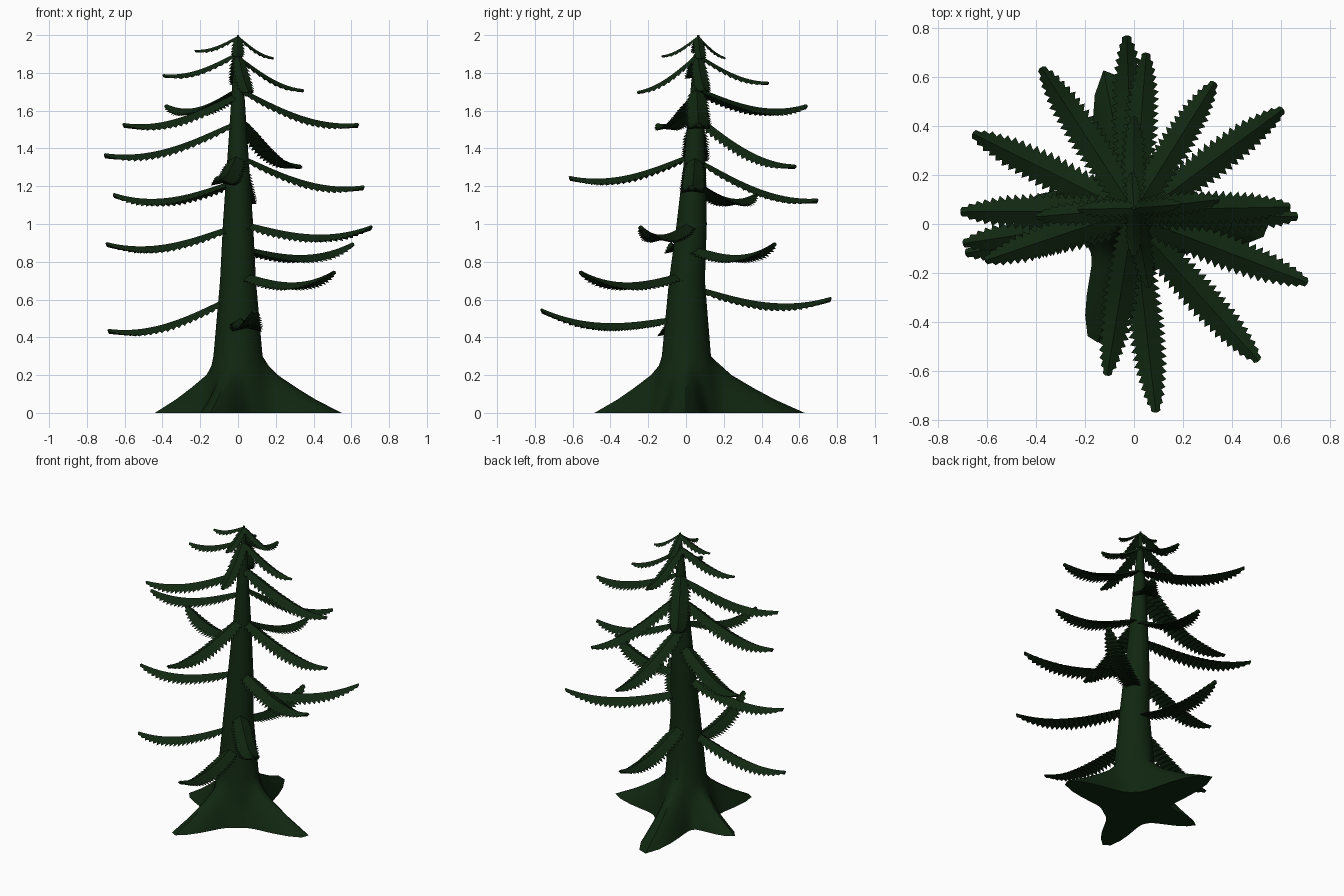
import bpy
import bmesh
import math
from mathutils import Vector

cube = bpy.data.objects.get("Cube")
if cube:
    bpy.data.objects.remove(cube, do_unlink=True)

green = bpy.data.materials.new("dark_fir_green")
green.use_nodes = True
color = (0.0055, 0.02, 0.0055, 1)
green.diffuse_color = color
shader = green.node_tree.nodes["Principled BSDF"]
shader.inputs["Base Color"].default_value = color
shader.inputs["Roughness"].default_value = 0.9


def finish(bm, name, angle):
    bmesh.ops.recalc_face_normals(bm, faces=bm.faces)
    mesh = bpy.data.meshes.new(name)
    bm.to_mesh(mesh)
    bm.free()
    mesh.materials.append(green)
    obj = bpy.data.objects.new(name, mesh)
    bpy.context.collection.objects.link(obj)
    bpy.ops.object.select_all(action="DESELECT")
    obj.select_set(True)
    bpy.context.view_layer.objects.active = obj
    bpy.ops.object.shade_smooth_by_angle(angle=math.radians(angle))
    return obj


def loft(bm, rings):
    """Skin closed rings of equal length and cap both ends."""
    rows = [[bm.verts.new(p) for p in ring] for ring in rings]
    count = len(rows[0])
    for low, high in zip(rows, rows[1:]):
        for i in range(count):
            j = (i + 1) % count
            bm.faces.new((low[i], low[j], high[j], high[i]))
    bm.faces.new(rows[0][::-1])
    bm.faces.new(rows[-1])


def lookup(table, t):
    """Linear interpolation in a table of (position, value) pairs."""
    for (a, va), (b, vb) in zip(table, table[1:]):
        if t <= b:
            return va + (vb - va) * max(0, t - a) / (b - a)
    return table[-1][1]


# Trunk: leaning taper that flares into four pointed roots
core_radius = [(0, 0.2), (0.13, 0.165), (0.3, 0.13), (0.7, 0.095), (1, 0.08),
               (1.5, 0.046), (1.75, 0.03), (2, 0.006)]
lean = [(0, 0), (0.7, 0.005), (1, 0.03), (1.3, 0.045), (2, 0.065)]
root_reach = [(0, 1), (0.07, 0.75), (0.13, 0.57), (0.2, 0.38), (0.3, 0.2)]
root_tips = [Vector(p) for p in
             ((-0.17, -0.49), (0.56, -0.02), (-0.11, 0.64), (-0.44, 0.09))]


def trunk_ring(z, sides=64):
    core = lookup(core_radius, z)
    ring = []
    for i in range(sides):
        angle = math.tau * i / sides
        radius = core
        if z < 0.3:
            for tip in root_tips:
                turn = angle - math.atan2(tip.y, tip.x)
                turn = abs((turn + math.pi) % math.tau - math.pi)
                lobe = math.exp(-(turn / 0.3) ** 1.6)
                reach = lookup(root_reach, z) * tip.length
                radius += max(0, reach - core) * lobe
        ring.append((radius * math.cos(angle),
                     radius * math.sin(angle) + lookup(lean, z), z))
    return ring


trunk_heights = [0, 0.03, 0.07, 0.1, 0.13, 0.16, 0.2, 0.25, 0.3,
                 0.5, 0.7, 1, 1.3, 1.5, 1.75, 2]
bm = bmesh.new()
loft(bm, [trunk_ring(z) for z in trunk_heights])
finish(bm, "trunk", 40)

# Branches: drooping fronds with saw-toothed edges
half_width = [(0, 0.6), (0.15, 0.9), (0.5, 1), (0.75, 0.85), (0.92, 0.52), (1, 0.2)]


def branch(name, tip, start_z):
    axis = Vector((0, lookup(lean, start_z), start_z))
    flat = Vector((tip[0] - axis.x, tip[1] - axis.y, 0))
    out = flat.normalized()
    start = axis + out * lookup(core_radius, start_z) * 0.6
    end = Vector(tip)
    length = (end - start).length
    side = Vector((-out.y, out.x, 0))
    up = Vector((0, 0, 1))
    size = 0.018 + 0.075 * min(length, 0.7)
    sag = 0.095 * length
    teeth = max(8, round(length * 32))

    def spine(t):
        return start.lerp(end, t) - up * sag * 4 * (t ** 1.3) * (1 - t)

    rings = []
    for i in range(teeth):
        for step, spread in ((0.05, 0.76), (0.8, 1.12)):
            t = (i + step) / teeth
            center = spine(t)
            width = size * lookup(half_width, t) * spread
            drop = up * width * 0.5
            rings.append((center + up * size * 0.08,
                          center + side * width - drop,
                          center - up * size * 0.3,
                          center - side * width - drop))
    tip_size = size * 0.1
    rings.append((end, end + side * tip_size, end - up * tip_size,
                  end - side * tip_size))
    bm = bmesh.new()
    loft(bm, rings)
    finish(bm, name, 25)


# Each entry: tip x, y, z and the height where the branch leaves the trunk
branches = [
    (-0.69, -0.12, 0.44, 0.6), (0.09, -0.77, 0.55, 0.5),
    (-0.03, 0.77, 0.61, 0.66), (0.51, -0.56, 0.75, 0.73),
    (0.61, 0.47, 0.9, 0.87), (-0.7, -0.08, 0.9, 0.98),
    (0.71, -0.24, 0.99, 1), (0.05, 0.7, 1.13, 1.33),
    (-0.66, 0.37, 1.16, 1.22), (0.67, 0.03, 1.2, 1.35),
    (-0.11, -0.62, 1.25, 1.36), (0.33, 0.58, 1.31, 1.56),
    (-0.71, 0.05, 1.37, 1.53), (-0.61, -0.15, 1.53, 1.68),
    (0.64, 0.07, 1.53, 1.71), (-0.38, 0.64, 1.63, 1.71),
    (0.06, -0.26, 1.7, 1.89), (0.35, 0.1, 1.71, 1.88),
    (0, 0.44, 1.75, 1.89), (-0.4, 0.03, 1.79, 1.9),
    (0.19, 0.08, 1.88, 1.99), (-0.01, 0.21, 1.88, 1.99),
    (0, -0.13, 1.89, 1.99), (-0.23, 0.06, 1.92, 1.99),
]
for number, (x, y, z, start_z) in enumerate(branches, 1):
    branch(f"branch_{number:02d}", (x, y, z), start_z)
